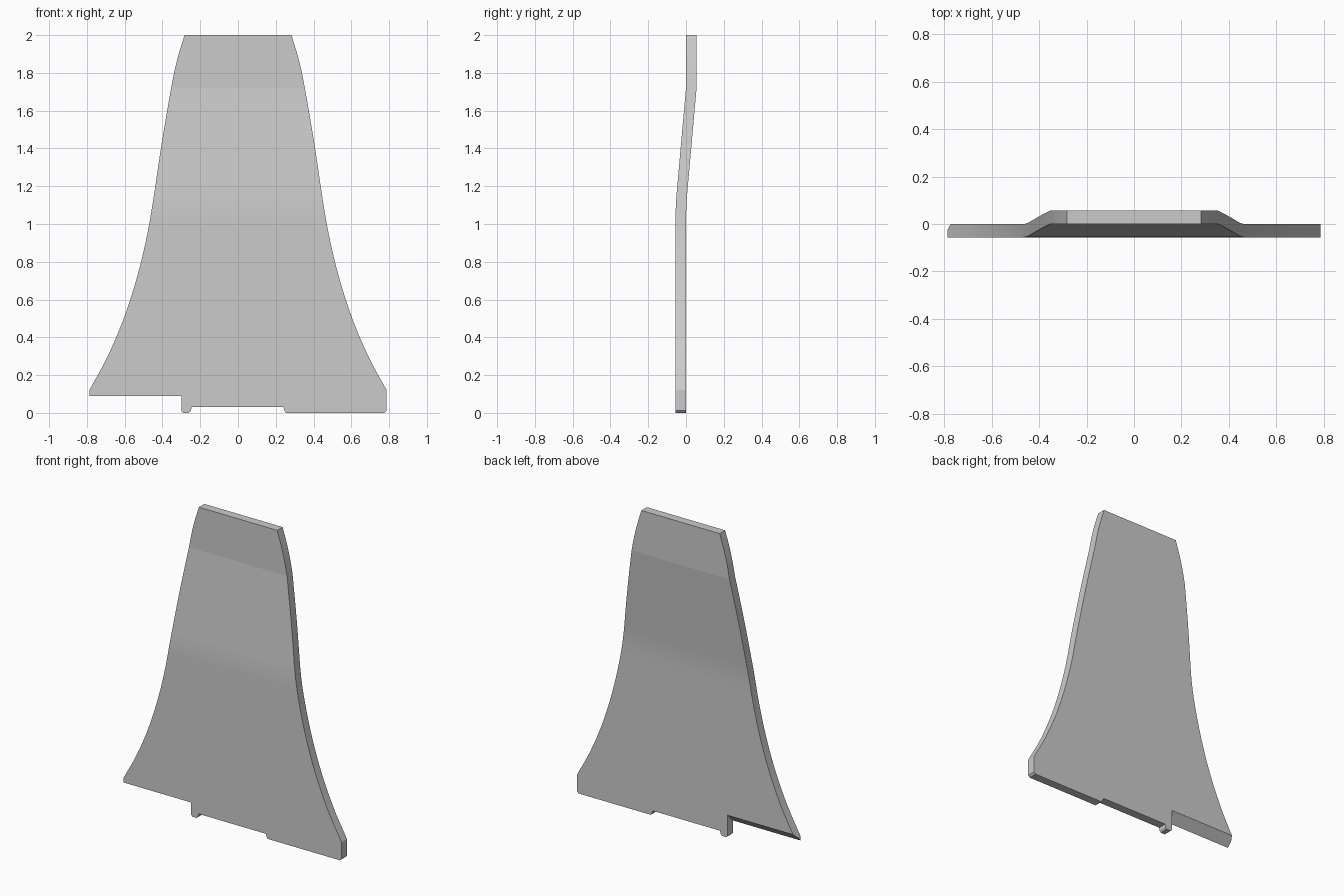
import bpy, bmesh, math
from mathutils import Vector

if "Cube" in bpy.data.objects:
    bpy.data.objects.remove(bpy.data.objects["Cube"])

T = 0.056                      # plate thickness
TOP_BEND = 1.72


def catmull(pts, steps):
    """Smooth curve through 2D points."""
    p = [Vector(q) for q in pts]
    p = [2 * p[0] - p[1]] + p + [2 * p[-1] - p[-2]]
    out = []
    for i in range(1, len(p) - 2):
        a, b, c, d = p[i - 1:i + 3]
        for k in range(steps):
            t = k / steps
            out.append(0.5 * (2 * b + (c - a) * t + (2 * a - 5 * b + 4 * c - d) * t**2
                              + (3 * b - a - 3 * c + d) * t**3))
    return out + [p[-2]]


def offset(z):
    """Sideways step of the plate: soft lower bend, crisp upper bend."""
    z0, z1 = 1.0, 1.18
    s = T / (TOP_BEND - (z0 + z1) / 2)
    if z < z0:
        return 0.0
    if z < z1:
        return s * (z - z0) ** 2 / (2 * (z1 - z0))
    return s * (min(z, TOP_BEND) - (z0 + z1) / 2)


def prism(name, pts, vec):
    bm = bmesh.new()
    f = bm.faces.new([bm.verts.new(p) for p in pts])
    r = bmesh.ops.extrude_face_region(bm, geom=[f], use_keep_orig=True)
    bmesh.ops.translate(bm, vec=vec, verts=[v for v in r["geom"] if isinstance(v, bmesh.types.BMVert)])
    bmesh.ops.recalc_face_normals(bm, faces=bm.faces)
    me = bpy.data.meshes.new(name)
    ob = bpy.data.objects.new(name, me)
    bpy.context.collection.objects.link(ob)
    return ob, bm


# Flared side curve (half width, height)
side = catmull([(0.787, 0.12), (0.69, 0.3), (0.605, 0.5), (0.54, 0.7), (0.49, 0.9),
                (0.453, 1.1), (0.405, 1.42), (0.352, 1.73), (0.322, 1.87), (0.283, 2.0)], 5)
# Bottom edge from left to right, with locating tab and shallow recess
bottom = [(-0.787, 0.01), (-0.31, 0.01), (-0.30, 0.01), (-0.29, 0), (-0.26, 0), (-0.25, 0.01),
          (-0.245, 0.03), (0.24, 0.03), (0.245, 0.012), (0.255, 0), (0.775, 0), (0.787, 0.012)]
outline = bottom + [tuple(p) for p in side] + [(-p.x, p.y) for p in reversed(side)]

# Bent plate
plate, bm = prism("flared_plate", [(x, -T, z) for x, z in outline], (0, T, 0))
for z in [1.0 + 0.03 * i for i in range(7)] + [TOP_BEND]:
    bmesh.ops.bisect_plane(bm, geom=bm.verts[:] + bm.edges[:] + bm.faces[:],
                           plane_co=(0, 0, z), plane_no=(0, 0, 1), dist=1e-5)
for v in bm.verts:
    v.co.y += offset(v.co.z)
bm.to_mesh(plate.data)
bm.free()

# Bevelled cut-out under the left flap
cutter, bm = prism("flap_cutter", [(-0.9, y, z) for y, z in
                   [(-0.156, -0.1), (-0.156, -0.01), (0.05, 0.196), (0.05, -0.1)]], (0.6, 0, 0))
bm.to_mesh(cutter.data)
bm.free()
cutter.hide_render = True

mod = plate.modifiers.new("flap_cut", 'BOOLEAN')
mod.operation = 'DIFFERENCE'
mod.solver = 'EXACT'
mod.object = cutter
bpy.context.view_layer.objects.active = plate
plate.select_set(True)
cutter.select_set(False)
bpy.ops.object.modifier_apply(modifier=mod.name)
bpy.data.objects.remove(cutter)

bpy.ops.object.shade_smooth_by_angle(angle=math.radians(3.5))
